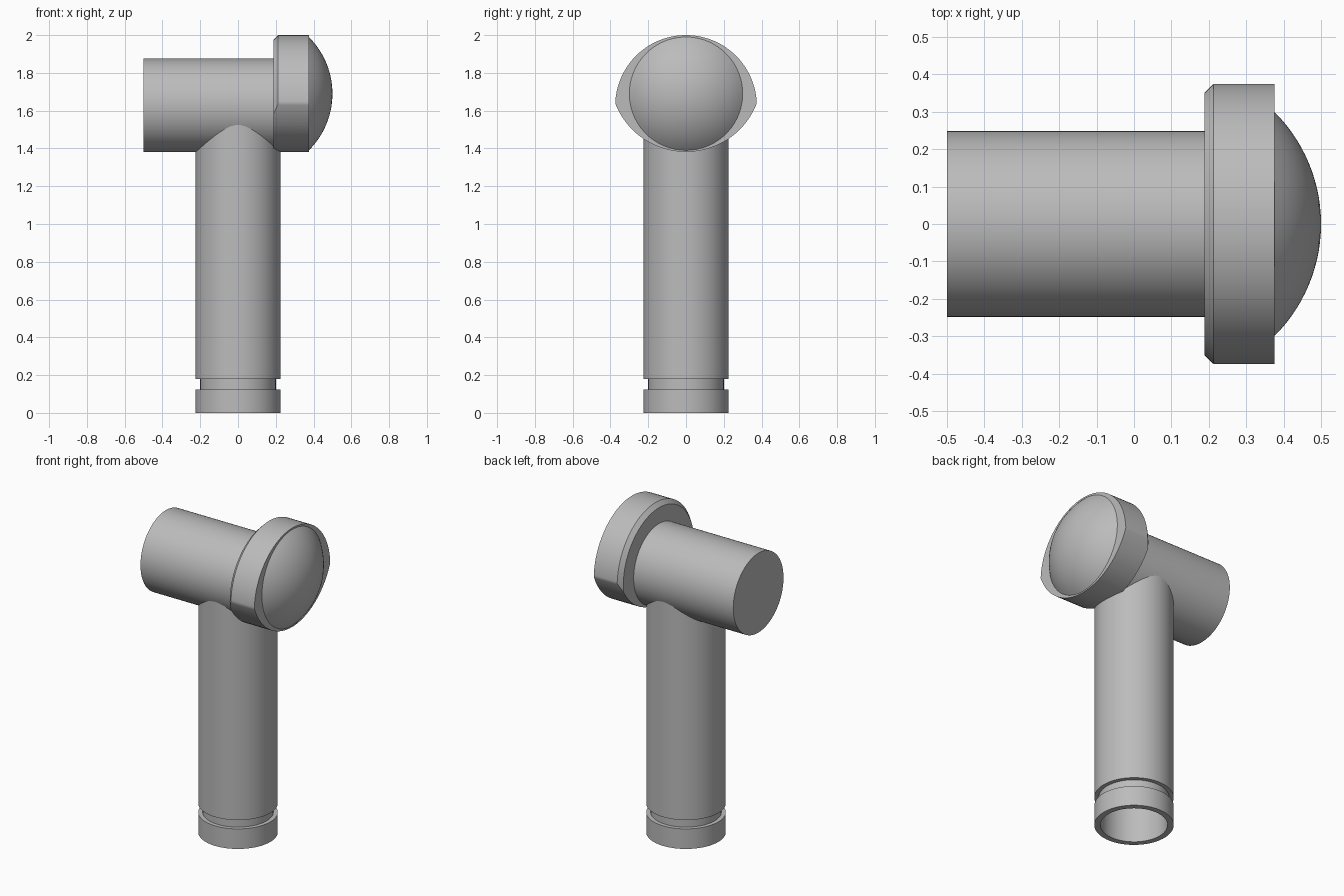
import bpy, bmesh, math
from mathutils import Matrix, Vector

if "Cube" in bpy.data.objects:
    bpy.data.objects.remove(bpy.data.objects["Cube"], do_unlink=True)

grey = bpy.data.materials.new("grey")
grey.use_nodes = True
GREY = (0.5, 0.5, 0.5, 1)
grey.diffuse_color = GREY
grey.node_tree.nodes["Principled BSDF"].inputs["Base Color"].default_value = GREY

SIDES = 96
ALONG_X = Matrix.Rotation(math.pi / 2, 4, "Y")


def lathe(name, profile, height=0.0, along_x=False):
    """Spin (radius, distance) points about z, or about a raised x axis."""
    bm = bmesh.new()
    verts = [bm.verts.new((r, 0, d)) for r, d in profile]
    edges = [bm.edges.new(pair) for pair in zip(verts, verts[1:])]
    bmesh.ops.spin(bm, geom=verts + edges, cent=(0, 0, 0), axis=(0, 0, 1),
                   angle=2 * math.pi, steps=SIDES, use_merge=True)
    bmesh.ops.remove_doubles(bm, verts=bm.verts, dist=0.0001)
    if along_x:
        bm.transform(ALONG_X)
    bm.transform(Matrix.Translation((0, 0, height)))
    bmesh.ops.recalc_face_normals(bm, faces=bm.faces)
    mesh = bpy.data.meshes.new(name)
    bm.to_mesh(mesh)
    bm.free()
    mesh.materials.append(grey)
    obj = bpy.data.objects.new(name, mesh)
    bpy.context.collection.objects.link(obj)
    return obj


def activate(obj):
    bpy.ops.object.select_all(action="DESELECT")
    obj.select_set(True)
    bpy.context.view_layer.objects.active = obj


# Upright pipe: hollow from below, with a groove above the bottom ring
upright = lathe("upright_pipe", [
    (0, 1.37), (0.19, 1.37), (0.19, 0), (0.225, 0), (0.225, 0.125),
    (0.2, 0.125), (0.2, 0.18), (0.225, 0.18), (0.225, 1.54), (0, 1.54)])

# Closed cross pipe
cross = lathe("cross_pipe", [
    (0, -0.5), (0.248, -0.5), (0.248, 0.2), (0, 0.2)], 1.628, True)

# Head: chamfered disc whose underside is trimmed by a wider cylinder
head = lathe("head", [
    (0, 0.188), (0.35, 0.188), (0.375, 0.213), (0.375, 0.375), (0, 0.375)],
    1.625, True)
trimmer = lathe("head_trimmer", [
    (0, 0), (0.402, 0), (0.402, 0.6), (0, 0.6)], 1.784, True)
trimmer.hide_render = True
activate(head)
trim = head.modifiers.new("trim", "BOOLEAN")
trim.operation = "INTERSECT"
trim.solver = "EXACT"
trim.object = trimmer
bpy.ops.object.modifier_apply(modifier=trim.name)
bpy.data.objects.remove(trimmer, do_unlink=True)

# Domed lens: shallow spherical cap
rim, rise, base = 0.3, 0.125, 0.375
ball = (rim ** 2 + rise ** 2) / (2 * rise)
sweep = math.asin(rim / ball)
RINGS = 14
cap = [(ball * math.sin(sweep * i / RINGS),
        base + rise - ball + ball * math.cos(sweep * i / RINGS))
       for i in range(RINGS + 1)]
dome = lathe("dome", cap + [(0, base - 0.01)], 1.69, True)

for part in (upright, cross, head, dome):
    activate(part)
    bpy.ops.object.shade_smooth_by_angle(angle=math.radians(25))
